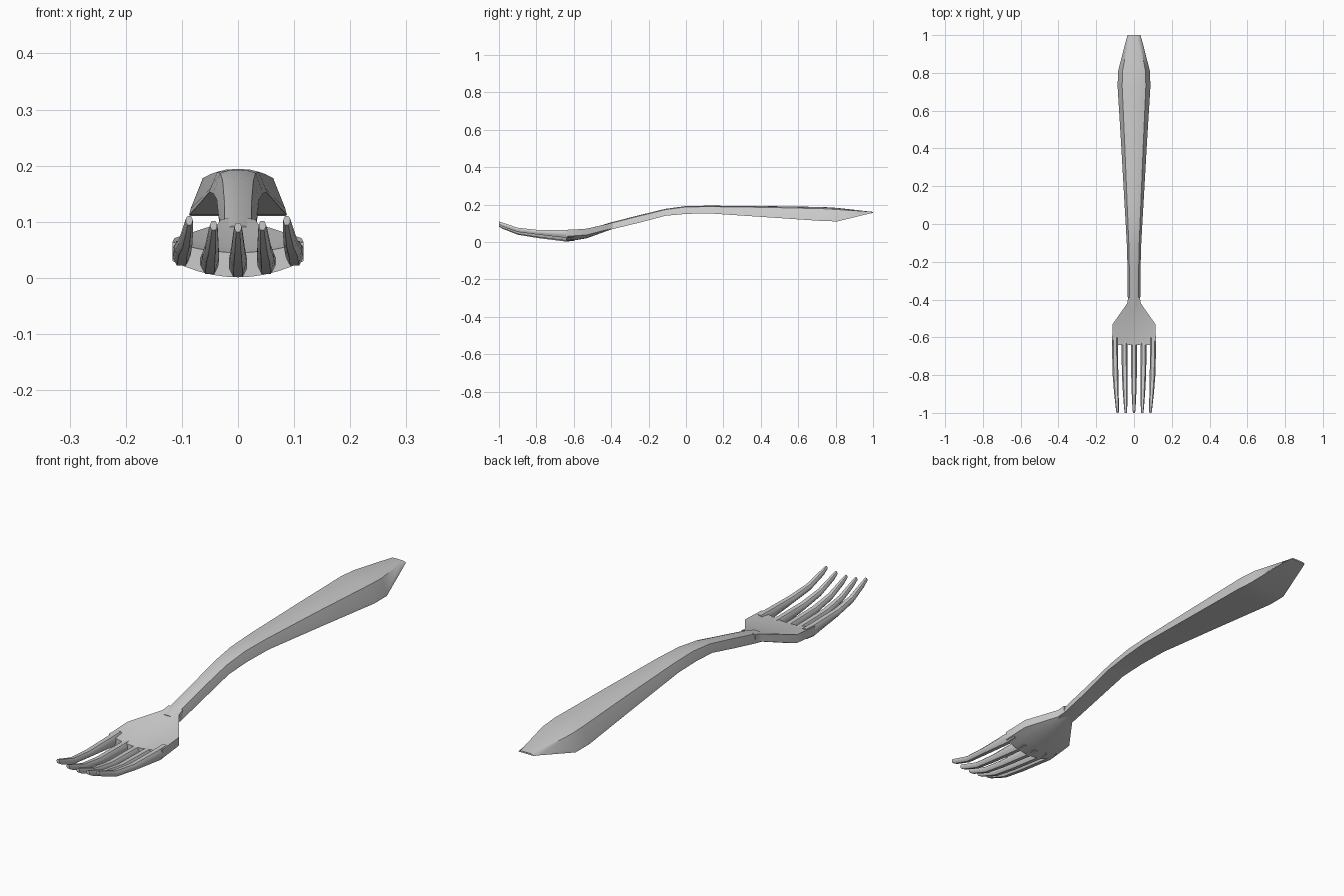
import bpy, bmesh, math

if "Cube" in bpy.data.objects:
    bpy.data.objects.remove(bpy.data.objects["Cube"])


def loft(name, rings):
    """Skin a list of equal-length closed rings and cap both ends."""
    bm = bmesh.new()
    vr = [[bm.verts.new(p) for p in ring] for ring in rings]
    n = len(vr[0])
    for a, b in zip(vr, vr[1:]):
        for i in range(n):
            j = (i + 1) % n
            bm.faces.new((a[i], a[j], b[j], b[i]))
    bm.faces.new(vr[0])
    bm.faces.new(vr[-1])
    bmesh.ops.recalc_face_normals(bm, faces=bm.faces)
    me = bpy.data.meshes.new(name)
    bm.to_mesh(me)
    bm.free()
    ob = bpy.data.objects.new(name, me)
    bpy.context.collection.objects.link(ob)
    bpy.ops.object.select_all(action='DESELECT')
    ob.select_set(True)
    bpy.context.view_layer.objects.active = ob
    bpy.ops.object.shade_smooth_by_angle(angle=math.radians(40))
    return ob


# Handle: domed top, flat underside; (y, half width, top z, bottom z)
handle = [(-0.44, 0.030, 0.093, 0.058), (-0.40, 0.033, 0.105, 0.067),
          (-0.25, 0.034, 0.143, 0.103), (-0.11, 0.038, 0.177, 0.140),
          (0.00, 0.044, 0.192, 0.150), (0.12, 0.051, 0.194, 0.153),
          (0.42, 0.068, 0.192, 0.133), (0.73, 0.087, 0.187, 0.112),
          (0.81, 0.084, 0.182, 0.110), (0.97, 0.043, 0.164, 0.149),
          (1.00, 0.034, 0.161, 0.155)]
rings = []
for y, w, zt, zb in handle:
    h = zt - zb
    half = [(w, zb), (w * 0.97, zb + 0.15 * h), (w * 0.72, zt - 0.12 * h), (w * 0.4, zt - 0.02 * h)]
    sec = [(0, zb)] + half + [(0, zt)] + [(-x, z) for x, z in reversed(half)]
    rings.append([(x, y, z) for x, z in sec])
loft("handle", rings)

# Head: shallow dished plate; (y, half width, top centre, top edge, bottom centre, bottom edge)
head = [(-0.39, 0.031, 0.107, 0.104, 0.070, 0.074),
        (-0.42, 0.036, 0.097, 0.096, 0.060, 0.066),
        (-0.53, 0.113, 0.062, 0.071, 0.020, 0.038),
        (-0.64, 0.117, 0.045, 0.064, 0.001, 0.030)]
ts = [i / 5 - 1 for i in range(11)]
rings = []
for y, w, tc, te, bc, be in head:
    top = [(t * w, y, tc + (te - tc) * t * t) for t in ts]
    bottom = [(t * w, y, bc + (be - bc) * t * t) for t in reversed(ts)]
    rings.append(top + bottom)
loft("head", rings)

# Five tines; (y, spread, half width, top z, bottom z, lift of outer tines)
tine = [(-0.60, 0.100, 0.015, 0.046, 0.006, 0.020),
        (-0.64, 0.101, 0.016, 0.045, 0.002, 0.020),
        (-0.80, 0.098, 0.015, 0.047, 0.022, 0.018),
        (-0.90, 0.093, 0.012, 0.062, 0.039, 0.014),
        (-0.98, 0.088, 0.008, 0.091, 0.070, 0.012),
        (-1.00, 0.087, 0.006, 0.098, 0.082, 0.012)]
for k in range(5):
    t = k / 2 - 1
    rings = []
    for y, s, w, zt, zb, lift in tine:
        zc, h = (zt + zb) / 2 + lift * t * t, (zt - zb) / 2
        sec = [(1, 0.4), (0.55, 1), (-0.55, 1), (-1, 0.4), (-1, -0.3), (-0.5, -1), (0.5, -1), (1, -0.3)]
        rings.append([(s * t + w * a, y, zc + h * b) for a, b in sec])
    loft(f"tine_{k + 1}", rings)
